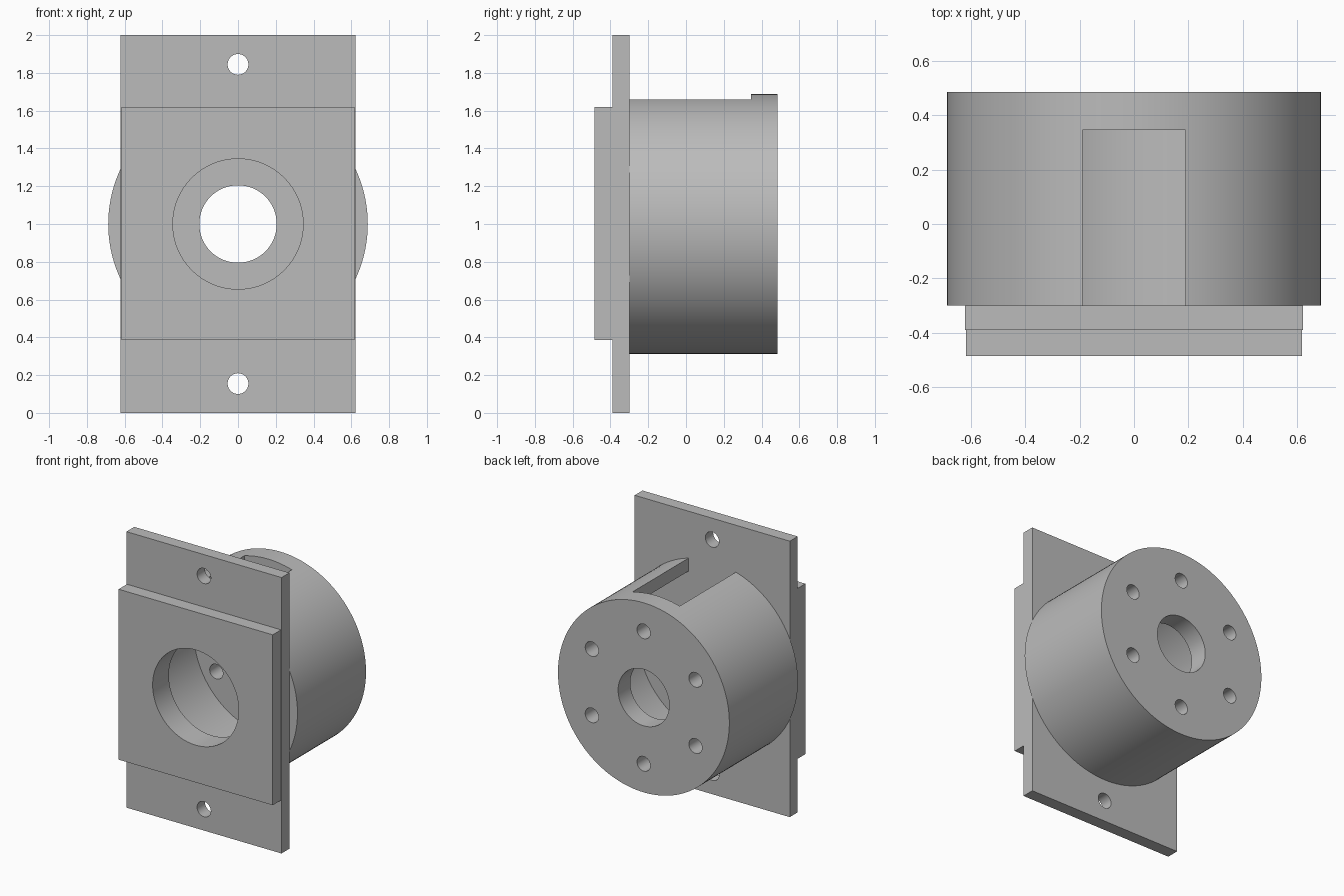
import bpy, bmesh, math
from mathutils import Matrix, Vector

cube = bpy.data.objects.get("Cube")
if cube:
    bpy.data.objects.remove(cube, do_unlink=True)

AXIS_Z = 1.0                      # height of the bore axis
FRONT, STEP, SEAT, INNER, BACK = -0.485, -0.39, -0.30, 0.345, 0.485

grey = bpy.data.materials.new("machined grey")
grey.use_nodes = True
grey.diffuse_color = (0.5, 0.5, 0.5, 1)
grey.node_tree.nodes["Principled BSDF"].inputs["Base Color"].default_value = (0.5, 0.5, 0.5, 1)


def add_object(name, bm):
    bmesh.ops.recalc_face_normals(bm, faces=bm.faces)
    mesh = bpy.data.meshes.new(name)
    bm.to_mesh(mesh)
    bm.free()
    mesh.materials.append(grey)
    obj = bpy.data.objects.new(name, mesh)
    bpy.context.collection.objects.link(obj)
    return obj


def box(name, low, high):
    low, high = Vector(low), Vector(high)
    bm = bmesh.new()
    place = Matrix.Translation((low + high) / 2) @ Matrix.Diagonal((*(high - low), 1))
    bmesh.ops.create_cube(bm, size=1, matrix=place)
    return add_object(name, bm)


def rod(name, radius, y0, y1, x=0, z=AXIS_Z, sides=48):
    """Cylinder lying along y."""
    bm = bmesh.new()
    place = Matrix.Translation((x, (y0 + y1) / 2, z)) @ Matrix.Rotation(math.pi / 2, 4, "X")
    bmesh.ops.create_cone(bm, cap_ends=True, segments=sides, radius1=radius,
                          radius2=radius, depth=y1 - y0, matrix=place)
    return add_object(name, bm)


def combine(obj, tool, operation="DIFFERENCE"):
    """Apply a boolean and discard its tool."""
    tool.hide_render = True
    mod = obj.modifiers.new("boolean", "BOOLEAN")
    mod.operation, mod.solver, mod.object = operation, "EXACT", tool
    bpy.context.view_layer.objects.active = obj
    bpy.ops.object.modifier_apply(modifier=mod.name)
    bpy.data.objects.remove(tool, do_unlink=True)


def smooth(obj):
    bpy.ops.object.select_all(action="DESELECT")
    obj.select_set(True)
    bpy.context.view_layer.objects.active = obj
    bpy.ops.object.shade_smooth_by_angle(angle=math.radians(30))


# Mounting plate with two screw holes, and the raised square pad
plate = box("mounting_plate", (-0.622, STEP, 0), (0.622, SEAT, 2))
for z in (0.155, 1.845):
    combine(plate, rod("screw_cutter", 0.055, STEP - 0.1, SEAT + 0.1, z=z))
pad = box("front_pad", (-0.618, FRONT, 0.385), (0.618, STEP, 1.62))

# Wide front bore through the pad and the plate
for part in (pad, plate):
    combine(part, rod("bore_cutter", 0.345, FRONT - 0.1, SEAT + 0.1, sides=96))

# Hollow drum, closed at the back, with a slot in its top
drum = rod("drum_housing", 0.687, SEAT, BACK, sides=128)
combine(drum, rod("cavity_cutter", 0.597, SEAT - 0.1, INNER, sides=128))
combine(drum, box("slot_cutter", (-0.19, SEAT - 0.1, AXIS_Z + 0.3), (0.19, INNER, 2)))

# Shaft hole and ring of six bolt holes in the back wall
combine(drum, rod("shaft_cutter", 0.205, INNER - 0.1, BACK + 0.1, sides=64))
for i in range(6):
    a = math.radians(30 + 60 * i)
    combine(drum, rod("bolt_cutter", 0.053, INNER - 0.1, BACK + 0.1,
                      x=0.48 * math.cos(a), z=AXIS_Z + 0.48 * math.sin(a)))

for part in (plate, pad, drum):
    smooth(part)
